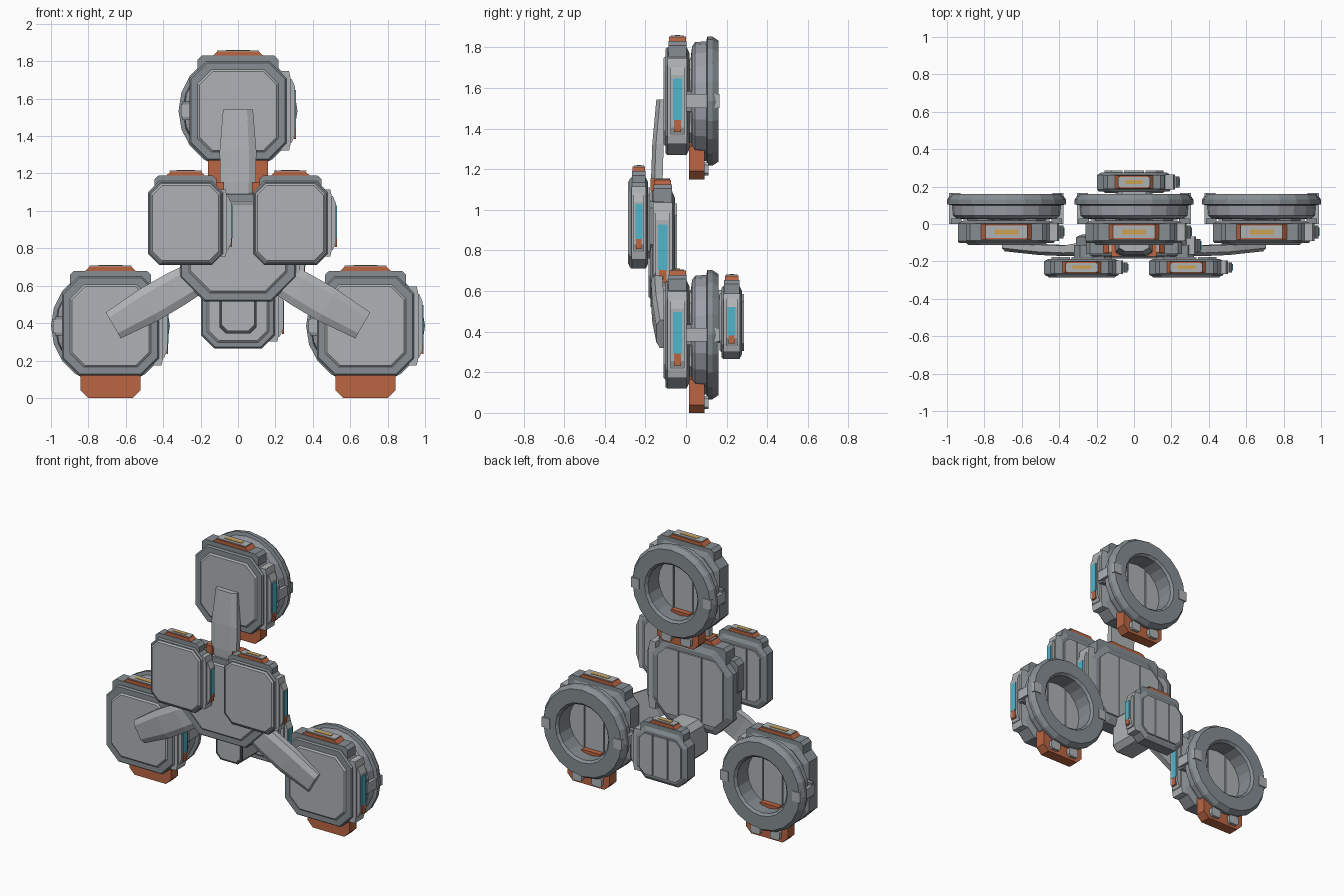
import bpy, bmesh, math
from mathutils import Vector

if "Cube" in bpy.data.objects:
    bpy.data.objects.remove(bpy.data.objects["Cube"])


def material(name, rgb):
    m = bpy.data.materials.new(name)
    m.diffuse_color = (*rgb, 1)
    m.use_nodes = True
    m.node_tree.nodes["Principled BSDF"].inputs["Base Color"].default_value = m.diffuse_color
    return m


DARK = material("slate grey", (0.24, 0.27, 0.29))
MID = material("mid grey", (0.33, 0.35, 0.39))
LIGHT = material("light grey", (0.43, 0.45, 0.46))
ORANGE = material("burnt orange", (0.50, 0.13, 0.055))
CYAN = material("cyan", (0.08, 0.46, 0.60))
YELLOW = material("amber", (0.60, 0.36, 0.09))
SEAM = material("dark seam", (0.05, 0.055, 0.06))


def finish(name, bm, mats):
    bmesh.ops.recalc_face_normals(bm, faces=bm.faces[:])
    me = bpy.data.meshes.new(name)
    bm.to_mesh(me)
    bm.free()
    for m in mats:
        me.materials.append(m)
    ob = bpy.data.objects.new(name, me)
    bpy.context.collection.objects.link(ob)
    return ob


def loft(name, rings, mat):
    """Skin a list of equal-length point rings and cap both ends."""
    bm = bmesh.new()
    vs = [[bm.verts.new(p) for p in ring] for ring in rings]
    n = len(rings[0])
    for a, b in zip(vs, vs[1:]):
        for i in range(n):
            j = (i + 1) % n
            bm.faces.new((a[i], a[j], b[j], b[i]))
    bm.faces.new(vs[0])
    bm.faces.new(vs[-1])
    return finish(name, bm, [mat])


def prism(name, pts, y0, y1, mat, c=(0, 0, 0)):
    """Extrude an x-z outline along y."""
    return loft(name, [[(c[0] + x, c[1] + y, c[2] + z) for x, z in pts] for y in (y0, y1)], mat)


def octagon(w, h, c):
    return [(w - c, -h), (w, -h + c), (w, h - c), (w - c, h),
            (-w + c, h), (-w, h - c), (-w, -h + c), (-w + c, -h)]


def rect(x0, x1, z0, z1):
    return [(x0, z0), (x1, z0), (x1, z1), (x0, z1)]


def module(name, c, w, h, t, border, chamfer):
    """Octagonal case with front cover, back slats, top latch and side light."""
    def oct_ring(inset, y):
        return [(c[0] + x, c[1] + y, c[2] + z)
                for x, z in octagon(w - inset, h - inset, chamfer - inset * 0.4)]
    k = w / 0.26
    # case, with slightly bevelled edges
    loft(name + "_case", [oct_ring(0.008, -t), oct_ring(0, -t + 0.01),
                          oct_ring(0, t * 0.75), oct_ring(0.03 * k, t)], DARK)
    loft(name + "_front_cover", [oct_ring(border, -t + 0.002), oct_ring(border + 0.012, -t - 0.009)], LIGHT)
    # three back slats, the outer two with clipped corners
    a, g, b, q = w * 0.27, 0.008, w * 0.8, 0.05 * k
    hz = h * 0.78
    prism(name + "_back_slat_middle", rect(-a, a, -hz, hz), t - 0.004, t + 0.01, LIGHT, c)
    for s in (-1, 1):
        pts = [(s * (a + g), -hz), (s * (b - q), -hz), (s * b, -hz + q),
               (s * b, hz - q), (s * (b - q), hz), (s * (a + g), hz)]
        prism(name + "_back_slat_side", pts, t - 0.004, t + 0.01, LIGHT, c)
    # top block and latch
    tw, lw = w * 0.83, w * 0.54
    prism(name + "_top_block", [(-tw, h - 0.10), (tw, h - 0.10), (tw, h + 0.01), (tw - 0.022, h + 0.03),
                                (-tw + 0.022, h + 0.03), (-tw, h + 0.01)], -t * 0.75, t * 0.75, DARK, c)
    prism(name + "_top_latch", [(-lw, h), (lw, h), (lw, h + 0.025), (lw - 0.03, h + 0.052),
                                (-lw + 0.03, h + 0.052), (-lw, h + 0.025)], -t * 0.68, t * 0.68, ORANGE, c)
    prism(name + "_latch_plate", rect(-lw * 0.8, lw * 0.8, h + 0.05, h + 0.057), -t * 0.55, t * 0.55, LIGHT, c)
    prism(name + "_latch_stripe", rect(-lw * 0.46, lw * 0.46, h + 0.056, h + 0.06), -t * 0.22, t * 0.22, YELLOW, c)
    # stepped side box with a light strip
    for part, out, hh, ty in (("side_plate", 0.022, 0.80, 0.8), ("side_box", 0.045, 0.64, 0.58)):
        z = h * hh
        prism(name + "_" + part, [(w - 0.03, -z), (w + out * 0.6, -z), (w + out, -z + 0.04),
                                  (w + out, z - 0.04), (w + out * 0.6, z), (w - 0.03, z)],
              -t * ty, t * ty, LIGHT, c)
    x = w + 0.045
    prism(name + "_side_light", rect(x - 0.004, x + 0.005, -h * 0.35, h * 0.42), -t * 0.38, t * 0.38, CYAN, c)
    prism(name + "_side_tab", rect(x - 0.006, x + 0.004, -h * 0.57, -h * 0.35), -t * 0.3, t * 0.3, ORANGE, c)


def ring_collar(name, c, sides=20):
    """Hollow round collar lathed around y, coloured by band."""
    profile = [(0.19, 0.02), (0.27, 0.03), (0.29, 0.045), (0.295, 0.10), (0.318, 0.105),
               (0.318, 0.13), (0.298, 0.16), (0.205, 0.16), (0.19, 0.145)]
    bands = [1, 1, 1, 0, 0, 0, 0, 0, 0]
    bm = bmesh.new()
    vs = [[bm.verts.new((c[0] + r * math.cos(2 * math.pi * i / sides), y,
                         c[2] + r * math.sin(2 * math.pi * i / sides))) for r, y in profile]
          for i in range(sides)]
    n = len(profile)
    for i in range(sides):
        a, b = vs[i], vs[(i + 1) % sides]
        for j in range(n):
            k = (j + 1) % n
            f = bm.faces.new((a[j], a[k], b[k], b[j]))
            f.material_index = bands[j]
    finish(name, bm, [DARK, MID])


# three outer pods
PODS = {"top": (0, 1.535), "left": (-0.682, 0.385), "right": (0.682, 0.385)}
for side, (px, pz) in PODS.items():
    nm = side + "_pod"
    module(nm, (px, -0.042, pz), 0.26, 0.265, 0.06, 0.042, 0.092)
    c = (px, 0, pz)
    ring_collar(nm + "_collar", c)
    # orange foot and the tongue seen inside the collar
    prism(nm + "_foot", [(-0.12, -0.385), (0.12, -0.385), (0.16, -0.345), (0.16, -0.22), (-0.16, -0.22),
                         (-0.16, -0.345)], 0.015, 0.09, ORANGE, c)
    prism(nm + "_foot_tongue", rect(-0.07, 0.07, -0.23, -0.165), 0.015, 0.065, ORANGE, c)
    for s in (-1, 1):
        # foot lugs and collar clamps
        prism(nm + "_foot_lug", octagon(0.038, 0.032, 0.012), 0.085, 0.112, LIGHT, (px + s * 0.075, 0, pz - 0.335))
        prism(nm + "_collar_clamp", rect(*sorted((s * 0.245, s * 0.306)), -0.034, 0.034), 0.0, 0.166, LIGHT, c)
        prism(nm + "_clamp_base", rect(*sorted((s * 0.24, s * 0.297)), -0.05, 0.05), 0.0, 0.03, DARK, c)

# central hub, two front packs and one rear pack
module("hub", (0, -0.115, 0.805), 0.31, 0.29, 0.06, 0.045, 0.13)
for side, s in (("left", -1), ("right", 1)):
    c = (s * 0.28, -0.232, 0.935)
    module(side + "_front_pack", c, 0.2, 0.225, 0.045, 0.012, 0.06)
    prism(side + "_pack_mount", octagon(0.1, 0.12, 0.03), 0.03, 0.12, DARK, (s * 0.22, c[1], 0.92))
module("rear_pack", (0, 0.225, 0.445), 0.197, 0.18, 0.05, 0.03, 0.07)

# strut from hub to rear pack, with a dark edge on its front
prism("rear_strut", octagon(0.1, 0.13, 0.035), -0.09, 0.19, LIGHT, (0, 0, 0.475))
prism("strut_front_edge", octagon(0.1, 0.13, 0.035), -0.096, -0.088, SEAM, (0, 0, 0.475))
prism("strut_front_face", octagon(0.085, 0.115, 0.03), -0.102, -0.094, LIGHT, (0, 0, 0.475))

# three curved arms radiating from the hub: radius, half width, front y, back y
STATIONS = [(0.22, 0.085, -0.165, -0.09), (0.38, 0.096, -0.172, -0.115),
            (0.55, 0.098, -0.166, -0.11), (0.77, 0.08, -0.146, -0.10)]
for side, deg in (("top", 90), ("left", 210), ("right", 330)):
    d = Vector((math.cos(math.radians(deg)), 0, math.sin(math.radians(deg))))
    across = Vector((-d.z, 0, d.x))
    base = Vector((0, 0, 0.773))
    rings = []
    for r, hw, yf, yb in STATIONS:
        sect = [(-hw, yb), (-hw, yf + 0.018), (-hw * 0.6, yf), (hw * 0.6, yf), (hw, yf + 0.018), (hw, yb)]
        rings.append([base + d * r + across * u + Vector((0, y, 0)) for u, y in sect])
    loft(side + "_arm", rings, LIGHT)

# orange sockets beside the top arm root
for s in (-1, 1):
    prism("arm_socket", rect(*sorted((s * 0.075, s * 0.12)), 1.09, 1.155), -0.175, -0.08, ORANGE)
